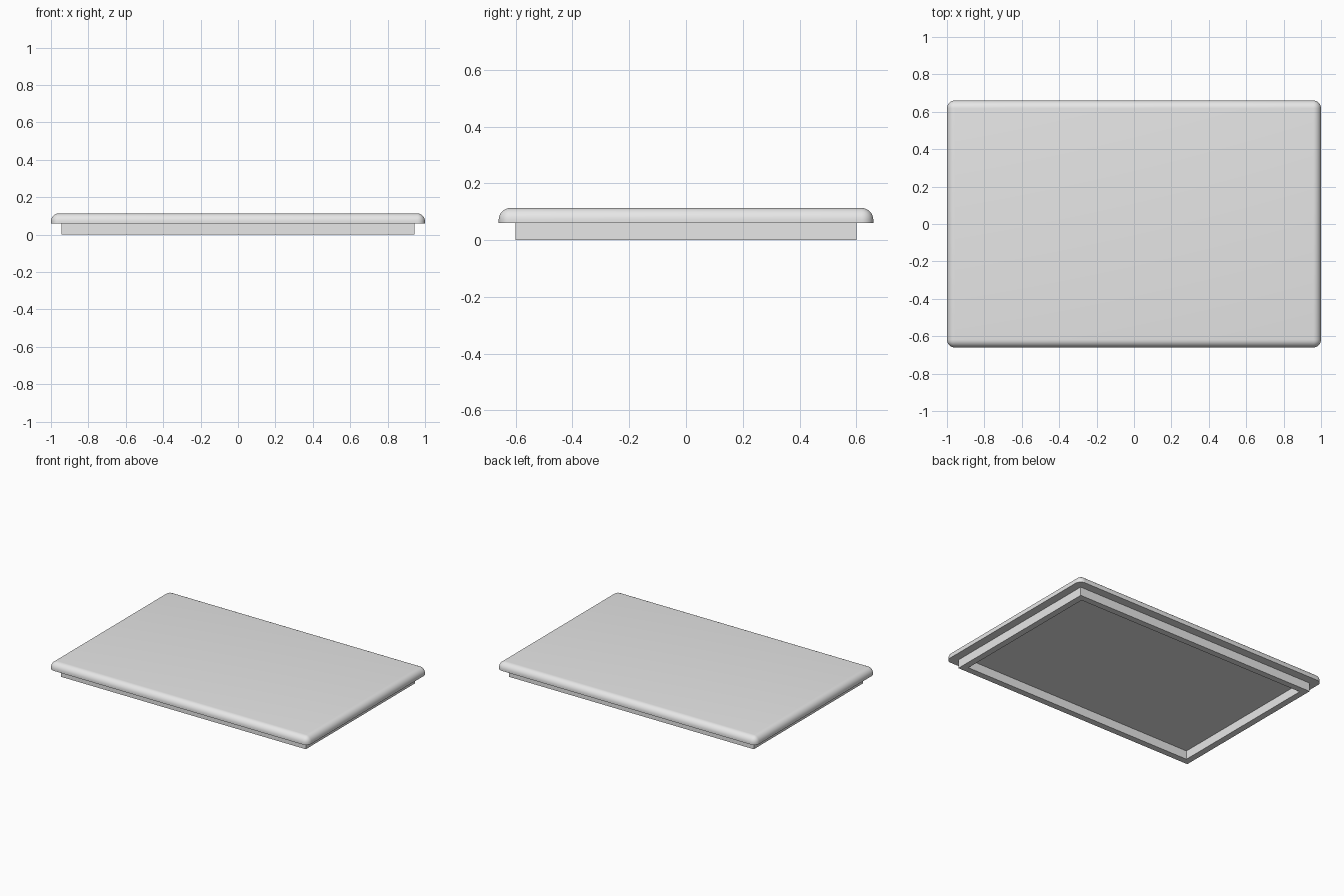
import bpy
import bmesh

cube = bpy.data.objects.get("Cube")
if cube:
    bpy.data.objects.remove(cube, do_unlink=True)

grey = bpy.data.materials.new("light_grey")
grey.use_nodes = True
colour = (0.8, 0.8, 0.8, 1)
grey.diffuse_color = colour
grey.node_tree.nodes["Principled BSDF"].inputs["Base Color"].default_value = colour

SEAM = 0.06       # height where the panel meets the rim
TOP = 0.113
ROUND = 0.042     # edge rounding of the panel


def add_object(name, bm):
    bmesh.ops.recalc_face_normals(bm, faces=bm.faces)
    mesh = bpy.data.meshes.new(name)
    bm.to_mesh(mesh)
    bm.free()
    mesh.materials.append(grey)
    obj = bpy.data.objects.new(name, mesh)
    bpy.context.collection.objects.link(obj)
    return obj


def box(half_x, half_y, bottom, top):
    bm = bmesh.new()
    bmesh.ops.create_cube(bm, size=2)
    for v in bm.verts:
        v.co = (v.co.x * half_x, v.co.y * half_y, top if v.co.z > 0 else bottom)
    return bm


# Lid panel: flat underside, all other edges rounded
bm = box(1, 0.66, SEAM, TOP)
edges = [e for e in bm.edges if max(v.co.z for v in e.verts) > SEAM + 0.01]
bmesh.ops.bevel(bm, geom=edges, offset=ROUND, offset_type='OFFSET',
                segments=8, profile=0.5, affect='EDGES')
panel = add_object("lid_panel", bm)
bpy.ops.object.select_all(action='DESELECT')
panel.select_set(True)
bpy.context.view_layer.objects.active = panel
bpy.ops.object.shade_smooth_by_angle()

# Inner rim: a rectangular frame open through the middle
bm = box(0.944, 0.601, 0, SEAM)
caps = [f for f in bm.faces if abs(f.normal.z) > 0.9]
bmesh.ops.inset_individual(bm, faces=caps, thickness=0.063)
inner = [f for f in caps if f.is_valid]
bmesh.ops.bridge_loops(bm, edges=[e for f in inner for e in f.edges])
bmesh.ops.delete(bm, geom=inner, context='FACES_ONLY')
add_object("inner_rim", bm)
